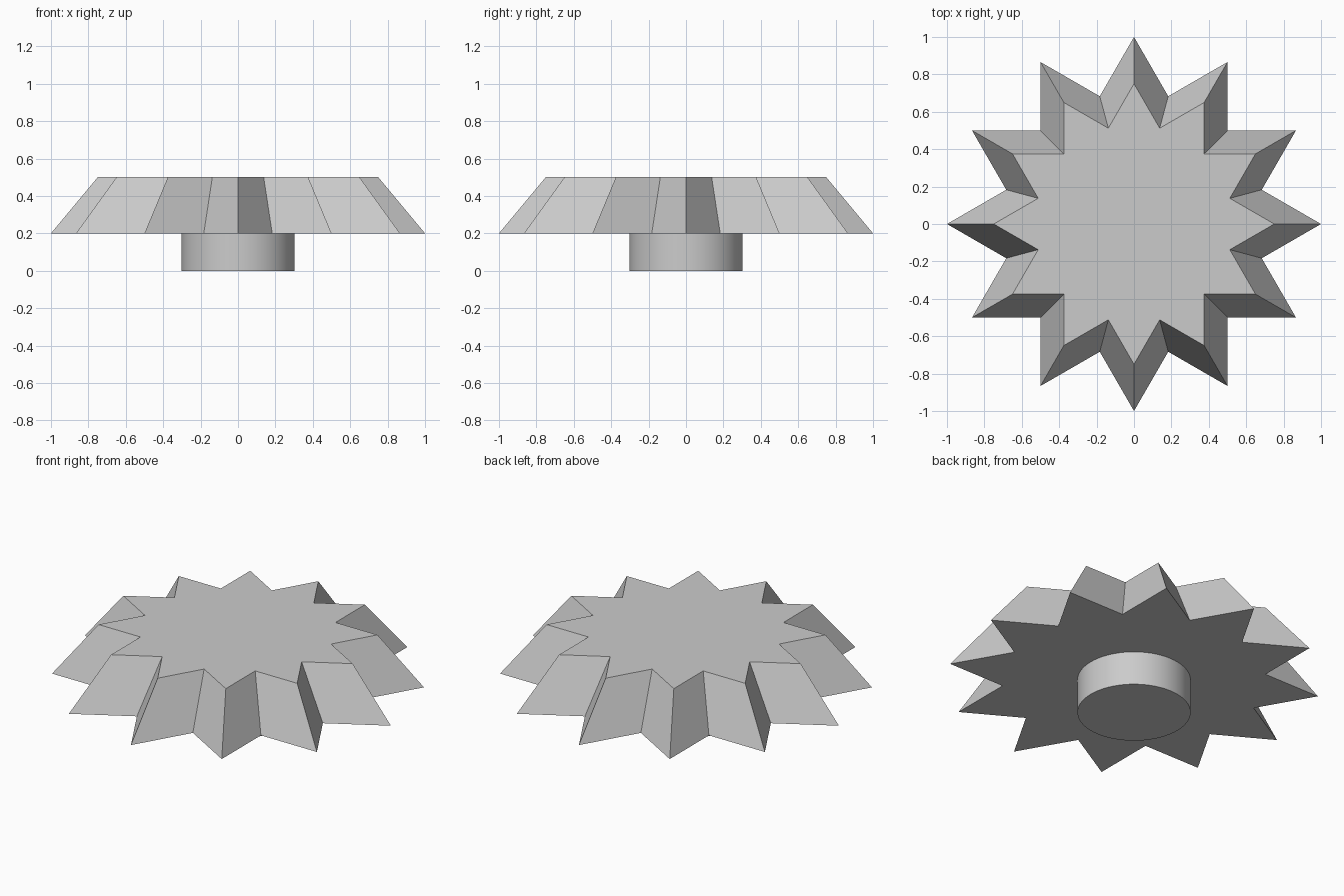
import bpy
import bmesh
from math import sin, cos, pi

cube = bpy.data.objects.get("Cube")
if cube:
    bpy.data.objects.remove(cube, do_unlink=True)

GREY = (0.6, 0.6, 0.6, 1.0)
metal = bpy.data.materials.new("plain grey")
metal.use_nodes = True
metal.diffuse_color = GREY
metal.node_tree.nodes["Principled BSDF"].inputs["Base Color"].default_value = GREY

TEETH = 12
TIP, VALLEY = 1.0, 0.5 ** 0.5
HUB_RADIUS = 0.303
BASE_Z, TOP_Z, TAPER = 0.2, 0.5, 0.75


def star_ring(bm, scale, z):
    """Ring of alternating tooth tips and valleys."""
    ring = []
    for i in range(2 * TEETH):
        r = scale * (VALLEY if i % 2 else TIP)
        a = pi * i / TEETH
        ring.append(bm.verts.new((r * cos(a), r * sin(a), z)))
    return ring


# Toothed bevel wheel: a star outline tapering upwards
bm = bmesh.new()
lower = star_ring(bm, 1.0, BASE_Z)
upper = star_ring(bm, TAPER, TOP_Z)
bm.faces.new(lower[::-1])
bm.faces.new(upper)
for i in range(len(lower)):
    j = (i + 1) % len(lower)
    bm.faces.new((lower[i], lower[j], upper[j], upper[i]))
mesh = bpy.data.meshes.new("bevel_gear")
bm.to_mesh(mesh)
bm.free()
gear = bpy.data.objects.new("bevel_gear", mesh)
bpy.context.collection.objects.link(gear)
mesh.materials.append(metal)

# Round hub underneath
bpy.ops.mesh.primitive_cylinder_add(vertices=64, radius=HUB_RADIUS, depth=BASE_Z,
                                    location=(0, 0, BASE_Z / 2))
hub = bpy.context.object
hub.name = "hub"
hub.data.materials.append(metal)
bpy.ops.object.shade_smooth_by_angle()
